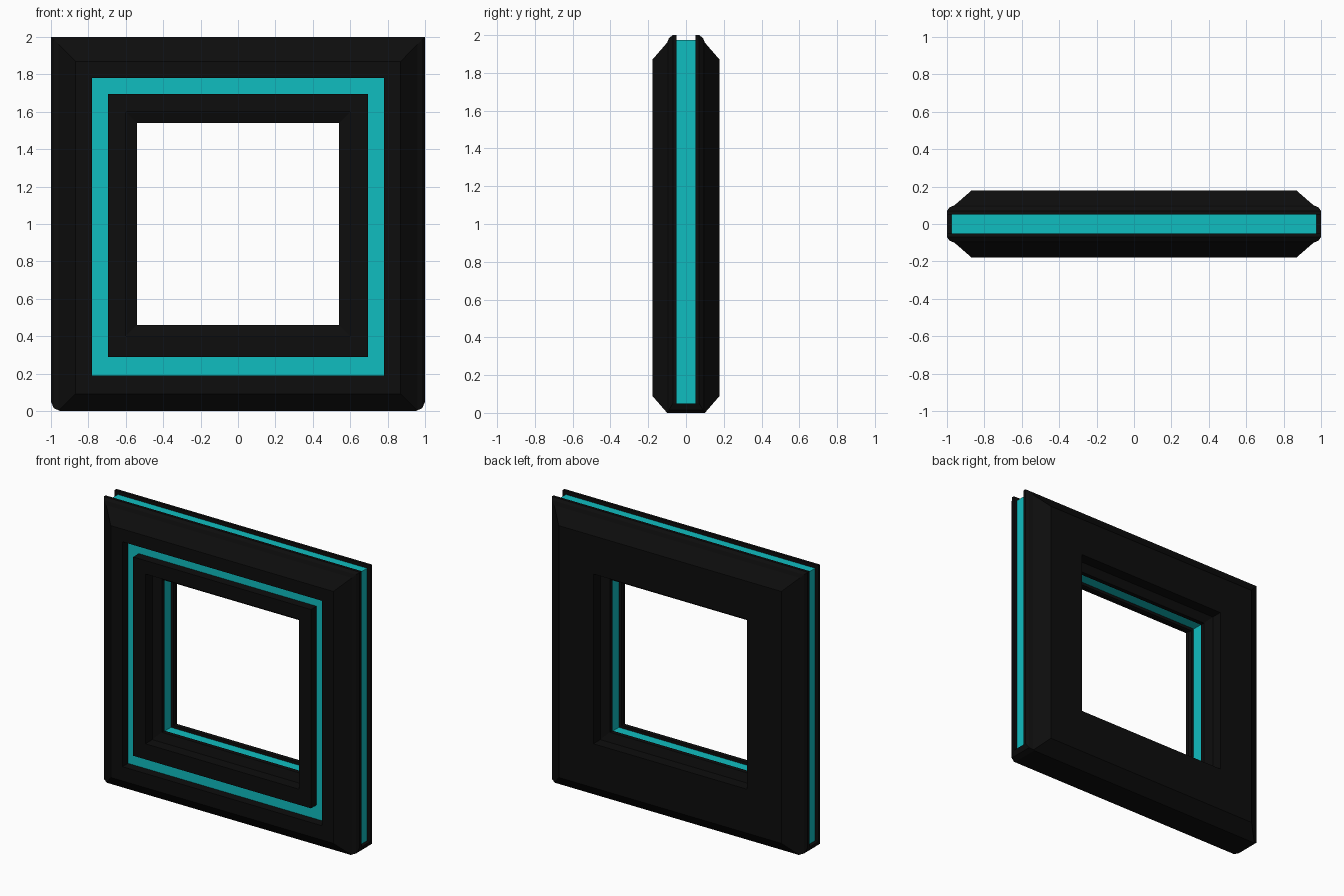
import bpy, bmesh
from mathutils import Vector

cube = bpy.data.objects.get("Cube")
if cube:
    bpy.data.objects.remove(cube, do_unlink=True)


def material(name, rgb):
    m = bpy.data.materials.new(name)
    m.use_nodes = True
    m.diffuse_color = (*rgb, 1)
    m.node_tree.nodes["Principled BSDF"].inputs["Base Color"].default_value = (*rgb, 1)
    return m


black = material("black", (0.004, 0.004, 0.004))
cyan = material("cyan", (0.005, 0.51, 0.53))


def clip_bottom_corners(bm):
    # rounded lower corners, two facets each side
    for side in (1, -1):
        for px, pz, nx, nz in ((1, 0.05, 0.035, -0.015), (0.95, 0, 0.015, -0.035)):
            geom = bm.verts[:] + bm.edges[:] + bm.faces[:]
            cut = bmesh.ops.bisect_plane(
                bm, geom=geom, dist=1e-6, clear_outer=True,
                plane_co=Vector((side * px, 0, pz)),
                plane_no=Vector((side * nx, 0, nz)).normalized())
            edges = [e for e in cut["geom_cut"]
                     if isinstance(e, bmesh.types.BMEdge) and e.is_boundary]
            if edges:
                bmesh.ops.holes_fill(bm, edges=edges, sides=0)


def finish(bm, name):
    bmesh.ops.recalc_face_normals(bm, faces=bm.faces)
    mesh = bpy.data.meshes.new(name)
    bm.to_mesh(mesh)
    bm.free()
    mesh.materials.append(black)
    mesh.materials.append(cyan)
    obj = bpy.data.objects.new(name, mesh)
    bpy.context.scene.collection.objects.link(obj)
    return obj


# Cross-section rings: half width, bottom height, depth (top is half width + 1)
outer = [(0.975, 0.025, 0.05), (1, 0, 0.05), (1, 0, 0.07), (0.985, 0, 0.09),
         (0.96, 0, 0.1), (0.87, 0.09, 0.178)]
channel = [(0.78, 0.19, 0.178), (0.78, 0.19, 0.115),
           (0.695, 0.29, 0.115), (0.695, 0.29, 0.178)]
inner = [(0.6, 0.4, 0.178), (0.6, 0.4, 0.1), (0.54, 0.46, 0.08),
         (0.54, 0.46, 0.05), (0.56, 0.44, 0.05)]
front = [(w, b, -d) for w, b, d in outer + channel + inner]
back = (outer + inner)[::-1]
rings = front + back

# Strips that carry the glowing colour: front channel, inner and outer grooves
glow = {len(outer) + 1, len(front) - 1, len(rings) - 1}

bm = bmesh.new()
loops = [[bm.verts.new(p) for p in ((-w, y, b), (w, y, b), (w, y, w + 1), (-w, y, w + 1))]
         for w, b, y in rings]
for i, ring in enumerate(loops):
    following = loops[(i + 1) % len(loops)]
    for k in range(4):
        j = (k + 1) % 4
        face = bm.faces.new((ring[k], ring[j], following[j], following[k]))
        face.material_index = int(i in glow)
clip_bottom_corners(bm)
finish(bm, "square_frame")

# Solid sill closing the outer groove along the bottom
bm = bmesh.new()
bmesh.ops.create_cube(bm, size=1)
for v in bm.verts:
    v.co = (v.co.x * 2, v.co.y * 0.1, (v.co.z + 0.5) * 0.05)
clip_bottom_corners(bm)
finish(bm, "bottom_sill")
